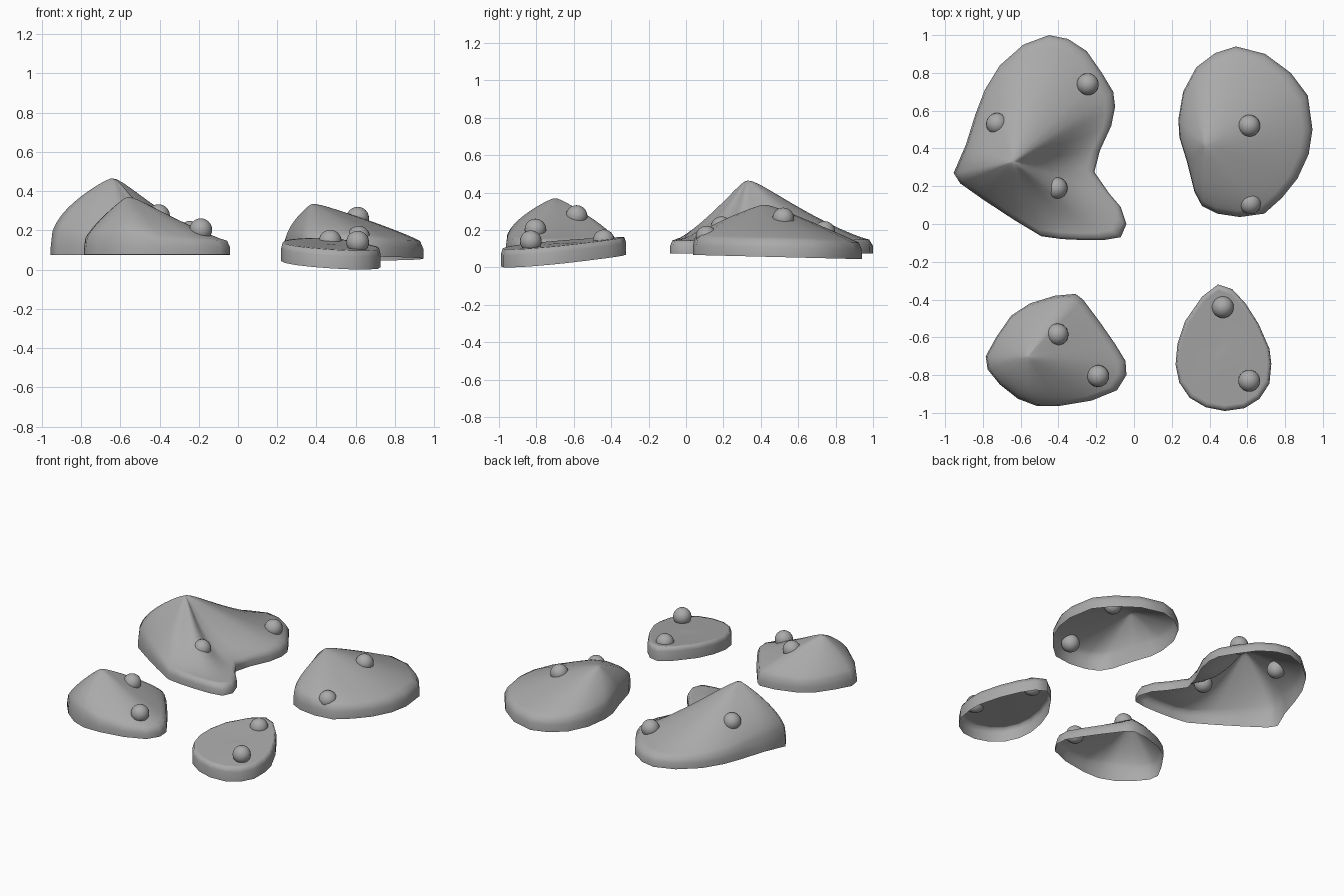
import bpy
import bmesh
import math

cube = bpy.data.objects.get("Cube")
if cube:
    bpy.data.objects.remove(cube, do_unlink=True)

grey = bpy.data.materials.new("plain_grey")
grey.use_nodes = True
colour = (0.4, 0.4, 0.4, 1)
grey.diffuse_color = colour
for node in grey.node_tree.nodes:
    if node.type == "BSDF_PRINCIPLED":
        node.inputs["Base Color"].default_value = colour

STEPS = (0, .03, .09, .17, .26, .36, .46, .56, .66, .75, .83, .9, .96)
BOLT_RADIUS = .058


def finish(bm, name):
    """Turn a bmesh into a smooth grey object."""
    mesh = bpy.data.meshes.new(name)
    bm.to_mesh(mesh)
    bm.free()
    for face in mesh.polygons:
        face.use_smooth = True
    mesh.materials.append(grey)
    obj = bpy.data.objects.new(name, mesh)
    bpy.context.scene.collection.objects.link(obj)
    return obj


def steepness(bends, angle):
    """Interpolate the slope power around the peak; bends are (degrees, power)."""
    ring = sorted(bends)
    ring = [(ring[-1][0] - 360, ring[-1][1])] + ring + [(ring[0][0] + 360, ring[0][1])]
    for (a, p), (b, q) in zip(ring, ring[1:]):
        if a <= angle <= b:
            k = (angle - a) / (b - a)
            k = k * k * (3 - 2 * k)
            return p + (q - p) * k
    return 1


def rise(t, power, blunt=.07):
    """Height fraction from rim (0) to peak (1), with a blunted tip."""
    u = (math.hypot(1 - t, blunt) - blunt) / (math.hypot(1, blunt) - blunt)
    return max(0, 1 - u) ** power


def hold(name, outline, peak, base, skirt, bends):
    """Open shell: upright skirt, rounded shoulder, slopes rising to a peak."""
    px, py, pz = peak
    bm = bmesh.new()
    rings = [[bm.verts.new((x, y, base(x, y))) for x, y in outline]]
    for t in STEPS:
        ring = []
        for x, y in outline:
            power = steepness(bends, math.degrees(math.atan2(y - py, x - px)))
            rim = base(x, y) + skirt
            z = rim + (pz - rim) * rise(t, power) if t else rim - .03
            ring.append(bm.verts.new((x + (px - x) * t, y + (py - y) * t, z)))
        rings.append(ring)
    count = len(outline)
    for low, high in zip(rings, rings[1:]):
        for i in range(count):
            j = (i + 1) % count
            bm.faces.new((low[i], low[j], high[j], high[i]))
    tip = bm.verts.new(peak)
    for i in range(count):
        bm.faces.new((rings[-1][i], rings[-1][(i + 1) % count], tip))
    bmesh.ops.recalc_face_normals(bm, faces=bm.faces)
    top = max(bm.faces, key=lambda f: f.calc_center_median().z)
    if top.normal.z < 0:
        bmesh.ops.reverse_faces(bm, faces=bm.faces)
    return finish(bm, name)


def bolts(name, places):
    """Round bolt heads sunk into a hold."""
    for number, place in enumerate(places, 1):
        bm = bmesh.new()
        bmesh.ops.create_uvsphere(bm, u_segments=24, v_segments=12, radius=BOLT_RADIUS)
        finish(bm, f"{name}_bolt_{number}").location = place


# Large hooked hold
hold("large_hold",
     [(-.45, 1), (-.35, .98), (-.25, .915), (-.17, .8), (-.11, .7), (-.1, .62),
      (-.12, .52), (-.18, .39), (-.21, .275), (-.13, .16), (-.07, .09), (-.04, 0),
      (-.07, -.07), (-.16, -.085), (-.27, -.085), (-.38, -.08), (-.49, -.065),
      (-.64, .025), (-.8, .13), (-.92, .215), (-.955, .27), (-.89, .42),
      (-.84, .58), (-.79, .71), (-.71, .84), (-.585, .95)],
     (-.64, .33, .465), lambda x, y: .075, .07,
     [(-180, .5), (-120, .8), (-80, 1), (-50, 2), (-25, 2.9), (-8, 2.2),
      (15, 1.6), (40, 1.2), (70, 1.3), (110, .95), (145, .65)])
bolts("large_hold", [(-.245, .74, .19), (-.725, .53, .285), (-.41, .19, .215)])

# Oval hold
hold("oval_hold",
     [(.54, .94), (.695, .9), (.83, .8), (.92, .68), (.945, .5), (.925, .37),
      (.865, .24), (.785, .14), (.69, .055), (.56, .037), (.44, .055), (.36, .095),
      (.32, .17), (.28, .33), (.24, .46), (.235, .555), (.26, .7), (.33, .83),
      (.43, .905)],
     (.38, .42, .335), lambda x, y: .068 - .025 * y, .08,
     [(-180, .5), (-120, .6), (-70, .7), (-30, .9), (15, .85), (70, .95), (130, .75)])
bolts("oval_hold", [(.61, .52, .262), (.615, .11, .165)])

# Peaked hold
hold("peaked_hold",
     [(-.31, -.37), (-.27, -.4), (-.18, -.52), (-.1, -.635), (-.045, -.725),
      (-.04, -.8), (-.09, -.88), (-.225, -.935), (-.395, -.963), (-.515, -.963),
      (-.615, -.925), (-.71, -.85), (-.775, -.77), (-.785, -.7), (-.73, -.6),
      (-.65, -.485), (-.55, -.42), (-.42, -.38)],
     (-.56, -.7, .37), lambda x, y: .078, .065,
     [(-180, .75), (-90, .5), (-45, .9), (-15, 1.2), (30, .95), (55, .75),
      (90, .95), (130, .8)])
bolts("peaked_hold", [(-.405, -.585, .275), (-.19, -.805, .203)])

# Flat egg-shaped hold
hold("flat_hold",
     [(.445, -.32), (.52, -.345), (.59, -.42), (.66, -.53), (.717, -.66),
      (.727, -.74), (.717, -.845), (.665, -.925), (.585, -.975), (.48, -.99),
      (.38, -.97), (.295, -.92), (.24, -.84), (.22, -.745), (.23, -.635),
      (.27, -.515), (.36, -.385)],
     (.46, -.67, .13), lambda x, y: .037 + .09 * (y + .65) - .06 * (x - .47), .095,
     [(-90, 1), (90, 1)])
bolts("flat_hold", [(.47, -.44, .145), (.61, -.83, .14)])
